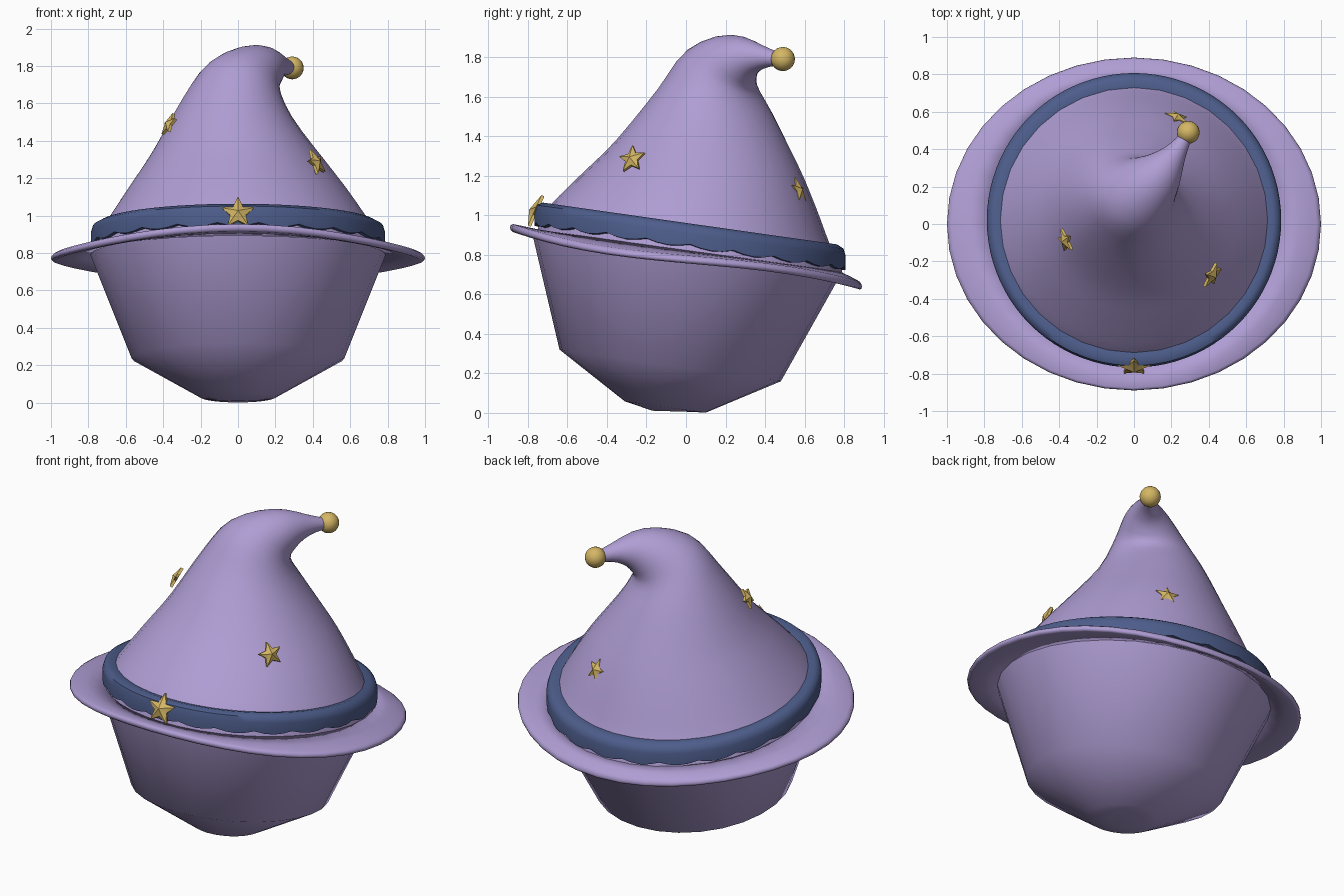
import bpy, bmesh, math
from mathutils import Vector, Matrix

if "Cube" in bpy.data.objects:
    bpy.data.objects.remove(bpy.data.objects["Cube"])


def material(name, rgb):
    m = bpy.data.materials.new(name)
    m.diffuse_color = (*rgb, 1)
    m.use_nodes = True
    m.node_tree.nodes["Principled BSDF"].inputs["Base Color"].default_value = m.diffuse_color
    return m


PURPLE = material("soft purple", (0.43, 0.34, 0.66))
BLUE = material("dark blue", (0.075, 0.11, 0.26))
GOLD = material("gold", (0.66, 0.47, 0.13))


def finish(bm, name, mat, angle=180):
    bmesh.ops.recalc_face_normals(bm, faces=bm.faces[:])
    me = bpy.data.meshes.new(name)
    bm.to_mesh(me)
    bm.free()
    ob = bpy.data.objects.new(name, me)
    bpy.context.collection.objects.link(ob)
    me.materials.append(mat)
    bpy.ops.object.select_all(action='DESELECT')
    ob.select_set(True)
    bpy.context.view_layer.objects.active = ob
    bpy.ops.object.shade_smooth_by_angle(angle=math.radians(angle))
    return ob


def loft(name, rings, mat, cap_start=False, cap_end=False, closed=False, angle=180):
    """Skin a list of point rings."""
    bm = bmesh.new()
    vs = [[bm.verts.new(p) for p in r] for r in rings]
    n = len(vs[0])
    pairs = list(zip(vs, vs[1:])) + ([(vs[-1], vs[0])] if closed else [])
    for a, b in pairs:
        for i in range(n):
            j = (i + 1) % n
            bm.faces.new((a[i], a[j], b[j], b[i]))
    if cap_start:
        bm.faces.new(vs[0])
    if cap_end:
        bm.faces.new(vs[-1])
    return finish(bm, name, mat, angle)


def angles(n):
    return [2 * math.pi * i / n for i in range(n)]


# Bowl: tilted rings (centre y, centre z, x radius, y radius, slope)
bowl = [(-0.07, 0.008, 0.10, 0.10, 0.03), (-0.105, 0.03, 0.20, 0.205, 0.14),
        (-0.08, 0.24, 0.57, 0.56, 0.143), (0.0, 0.79, 0.79, 0.775, 0.135)]
loft("bowl", [[(rx * math.cos(a), cy + ry * math.sin(a), cz - s * ry * math.sin(a))
               for a in angles(28)] for cy, cz, rx, ry, s in bowl], PURPLE, cap_start=True)


# Brim: curved ring, t runs from inner (0) to outer edge (1)
def brim_point(a, t, dz):
    c, s = math.cos(a), math.sin(a)
    inner = Vector((0.77 * c, 0.01 + 0.765 * s, 0.808 - 0.105 * s))
    outer = Vector((c, 0.89 * s, 0.773 - 0.075 * s - 0.075 * s ** 3 + 0.015 * s * s))
    p = inner.lerp(outer, t)
    p.z += dz
    return p


brim = [(0, -0.016), (0.5, -0.019), (0.9, -0.02), (0.98, -0.012), (1, 0),
        (0.98, 0.012), (0.9, 0.02), (0.5, 0.019), (0, 0.014)]
loft("brim", [[brim_point(a, t, dz) for a in angles(40)] for t, dz in brim],
     PURPLE, closed=True)

# Crown: spine keys (centre, radius, axis) blended by a smooth spline
keys = [((0, .02, .79), .785, (0, .14, 1)), ((0, .02, .86), .765, (0, .14, 1)),
        ((0, .02, .95), .715, (0, .14, 1)), ((.005, .065, 1.13), .595, (.02, .14, 1)),
        ((.012, .11, 1.315), .465, (.08, .15, 1)), ((0, .15, 1.57), .30, (.2, .24, 1)),
        ((.03, .18, 1.73), .205, (.4, .55, 1)), ((.135, .275, 1.80), .128, (.55, .75, .5)),
        ((.22, .38, 1.80), .062, (.5, .85, .02)), ((.28, .47, 1.79), .032, (.5, .85, -.06))]


def spline(a, b, c, d, t):
    return 0.5 * (2 * b + (c - a) * t + (2 * a - 5 * b + 4 * c - d) * t * t
                  + (3 * b - a - 3 * c + d) * t ** 3)


def ring(key):
    c, r, n = Vector(key[:3]), key[3], Vector(key[4:]).normalized()
    u = (Vector((1, 0, 0)) - n * n.x).normalized()
    v = n.cross(u)
    return [c + r * (u * math.cos(a) + v * math.sin(a)) for a in angles(32)]


flat = [(*c, r, *Vector(n).normalized()) for c, r, n in keys]
crown = []
for i in range(len(flat) - 1):
    quad = [flat[max(0, min(len(flat) - 1, i + k))] for k in (-1, 0, 1, 2)]
    for step in range(3):
        crown.append(ring([spline(*q, step / 3) for q in zip(*quad)]))
crown.append(ring(flat[-1]))
loft("crown", crown, PURPLE, cap_end=True)

# Band: tilted hoop with a scalloped lower edge (radius, height, scallop)
band = [(.70, -.005, 0), (.745, .005, 0), (.777, -.012, 0), (.787, -.045, 0),
        (.787, -.10, .018), (.75, -.105, .018)]
loft("hat_band", [[(r * math.cos(a), .02 + r * math.sin(a),
                    .953 - .142 * r * math.sin(a) + h - w * abs(math.sin(11 * a)))
                   for a in angles(88)] for r, h, w in band], BLUE, closed=True, angle=50)

# Ball at the tip
bm = bmesh.new()
bmesh.ops.create_uvsphere(bm, u_segments=20, v_segments=12, radius=0.061,
                          matrix=Matrix.Translation((.29, .49, 1.79)))
finish(bm, "tip_ball", GOLD)


# Stars: puffed five-pointed shapes facing outwards
def star(name, centre, size, normal, roll=0):
    n = Vector(normal).normalized()
    side = Vector((0, 0, 1)).cross(n).normalized()
    up = n.cross(side)
    c = Vector(centre)
    bm = bmesh.new()

    def outline(scale, depth):
        pts = []
        for i in range(10):
            a = math.pi / 2 + roll + i * math.pi / 5
            r = size * scale * (1 if i % 2 == 0 else 0.48)
            pts.append(bm.verts.new(c + r * (side * math.cos(a) + up * math.sin(a)) + n * depth))
        return pts

    back, front = outline(1, -0.012), outline(1, 0.004)
    tip = bm.verts.new(c + n * size * 0.34)
    for i in range(10):
        j = (i + 1) % 10
        bm.faces.new((back[i], back[j], front[j], front[i]))
        bm.faces.new((front[i], front[j], tip))
    bm.faces.new(back)
    finish(bm, name, GOLD, 40)


star("band_star", (0, -.765, 1.015), .093, (0, -.9, .4))
star("right_star", (.42, -.275, 1.285), .075, (.78, -.45, .4), .15)
star("left_star", (-.37, -.09, 1.49), .066, (-.8, -.3, .45), .2)
star("back_star", (.23, .57, 1.125), .07, (.35, .85, .35), -.1)
